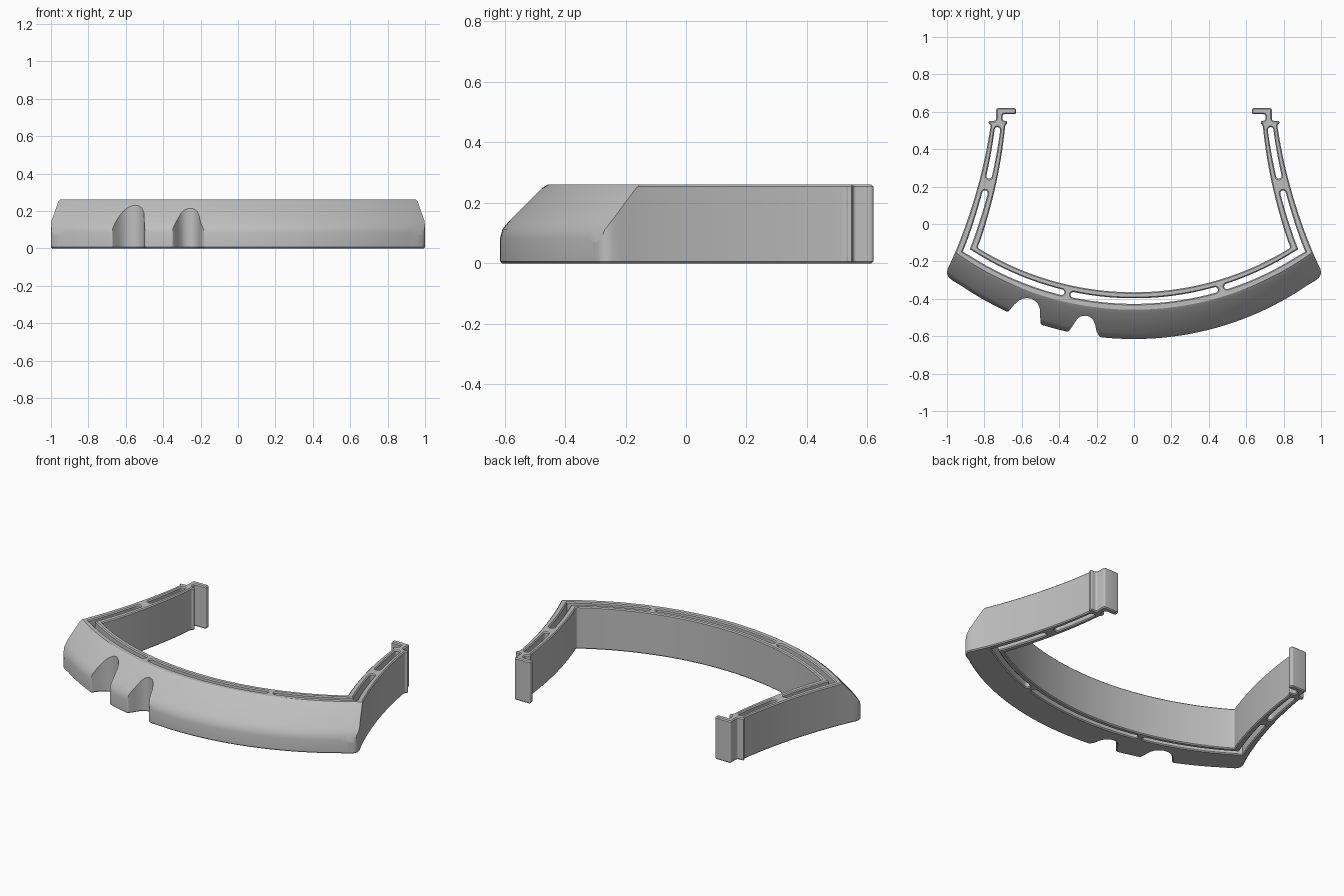
import bpy, bmesh, math
from mathutils import Vector

cube = bpy.data.objects.get("Cube")
if cube:
    bpy.data.objects.remove(cube, do_unlink=True)

HEIGHT, EDGE, SLOT = 0.26, 0.006, 0.015


def sag(x, r):
    return r - math.sqrt(r * r - x * x)


def front(x):
    return -0.615 + sag(x, 1.64)


def inner(x):
    return -0.365 + sag(x, 1.59)


def slot_y(x):
    return -0.412 + sag(x, 1.61)


def arm_outer(y):
    # Quadratic through three points of the arm's outer wall
    a, b, c = -0.15, 0.2, 0.535
    return (0.955 * (y - b) * (y - c) / ((a - b) * (a - c))
            + 0.835 * (y - a) * (y - c) / ((b - a) * (b - c))
            + 0.765 * (y - a) * (y - b) / ((c - a) * (c - b)))


def arm_inner(y):
    return arm_outer(y) - 0.104 + 0.05 * y


def arm_mid(y):
    return (arm_outer(y) + arm_inner(y)) / 2


def steps(a, b, n):
    return [a + (b - a) * i / n for i in range(n + 1)]


def mirror(pts):
    return [(-x, y) for x, y in reversed(pts)]


def soften(loop, r=0.012):
    # Round every sharp corner of a closed loop
    pts = [Vector(p) for p in loop]
    out = []
    for i, p in enumerate(pts):
        a, b = pts[i - 1] - p, pts[(i + 1) % len(pts)] - p
        if math.pi - a.angle(b) < math.radians(28):
            out.append(p)
            continue
        s = p + a.normalized() * min(r, 0.45 * a.length)
        e = p + b.normalized() * min(r, 0.45 * b.length)
        for t in steps(0, 1, 4):
            out.append(s * (1 - t) ** 2 + p * 2 * t * (1 - t) + e * t * t)
    return out


def left_normal(a, b):
    d = (b - a).normalized()
    return Vector((-d.y, d.x))


def shift(pts, d, closed=True):
    # Offset a path to its left with mitred corners
    out = []
    n = len(pts)
    for i, p in enumerate(pts):
        k = (i + 1) % n
        first = left_normal(pts[i - 1], p) if closed or i else None
        last = left_normal(p, pts[k]) if closed or k else None
        first, last = first or last, last or first
        out.append(p + (first + last) * d / max(1 + first.dot(last), 0.4))
    return out


def slot(path):
    # Round-ended slot around a centre line, wound clockwise
    pts = [Vector(p) for p in path]

    def cap(c, prev):
        d = (c - prev).normalized() * SLOT
        n = Vector((-d.y, d.x))
        return [c + n * math.cos(a) + d * math.sin(a)
                for a in steps(0, math.pi, 8)[1:-1]]
    return (shift(pts, SLOT, False) + cap(pts[-1], pts[-2])
            + shift(pts, -SLOT, False)[::-1] + cap(pts[0], pts[1]))


# Front edge with the two rounded notches
notches = [
    [(-0.674, -0.472), (-0.642, -0.433), (-0.615, -0.408), (-0.594, -0.399),
     (-0.572, -0.396), (-0.55, -0.399), (-0.53, -0.41), (-0.513, -0.428),
     (-0.503, -0.455), (-0.5, front(-0.5))],
    [(-0.35, front(-0.35)), (-0.325, -0.54), (-0.303, -0.506), (-0.285, -0.494),
     (-0.262, -0.49), (-0.238, -0.495), (-0.22, -0.51), (-0.208, -0.535),
     (-0.2, -0.575), (-0.183, front(-0.183))],
]
edge = [(x, front(x)) for x in steps(-0.93, 0.93, 48)
        if not any(n[0][0] - 0.015 < x < n[-1][0] + 0.015 for n in notches)]
edge = sorted(edge + notches[0] + notches[1])

# Side corner, arm and end hook
side = [(0.965, -0.306), (0.992, -0.285), (1.0, -0.262), (0.997, -0.24), (0.982, -0.21)]
side += [(arm_outer(y), y) for y in steps(-0.15, 0.53, 16)]
side += [(0.777, 0.535), (0.777, 0.552), (0.737, 0.552), (0.737, 0.62),
         (0.63, 0.62), (0.63, 0.587), (0.703, 0.587), (0.703, 0.552),
         (0.678, 0.552), (0.678, 0.535)]
side += [(arm_inner(y), y) for y in steps(0.53, -0.09, 14)]
back = [(x, inner(x)) for x in steps(0.838, -0.838, 40)]
outline = soften(edge + side + back + mirror(side))

# Slots along the front band and arms
slots = [slot([(x, slot_y(x)) for x in steps(-0.325, 0.434, 20)])]
for sign, start in ((1, 0.497), (-1, 0.387)):
    lower = [(x, slot_y(x)) for x in steps(start, 0.865, 12)] + [(0.897, -0.142)]
    lower += [(arm_mid(y), y) for y in steps(-0.1, 0.165, 8)]
    upper = [(arm_mid(y), y) for y in steps(0.257, 0.503, 8)]
    for path in (lower, upper):
        pts = path if sign > 0 else mirror(path)
        slots.append(slot(pts))


def new_object(name, bm):
    bmesh.ops.recalc_face_normals(bm, faces=bm.faces[:])
    mesh = bpy.data.meshes.new(name)
    bm.to_mesh(mesh)
    bm.free()
    ob = bpy.data.objects.new(name, mesh)
    bpy.context.scene.collection.objects.link(ob)
    return ob


# Frame body with eased top and bottom edges
bm = bmesh.new()
caps = ([], [])
for loop in [outline] + slots:
    inset = shift(loop, EDGE)
    rings = []
    for pts, z in ((inset, 0), (loop, EDGE), (loop, HEIGHT - EDGE), (inset, HEIGHT)):
        rings.append([bm.verts.new((p.x, p.y, z)) for p in pts])
    n = len(loop)
    for low, high in zip(rings, rings[1:]):
        for i in range(n):
            k = (i + 1) % n
            bm.faces.new((low[i], low[k], high[k], high[i]))
    for cap, ring in zip(caps, (rings[0], rings[-1])):
        cap += [bm.edges.get((ring[i - 1], ring[i])) for i in range(n)]
for cap, nz in zip(caps, (-1, 1)):
    bmesh.ops.triangle_fill(bm, use_beauty=True, use_dissolve=False,
                            edges=cap, normal=(0, 0, nz))
frame = new_object("curved_frame", bm)

# Cutter for the sloped upper front
profile = [(-0.3, 0.07), (-0.003, 0.07), (0.008, 0.113), (0.03, 0.14),
           (0.138, 0.248), (0.16, 0.262), (0.16, 0.41), (-0.3, 0.41)]
bm = bmesh.new()
rows = [[bm.verts.new((x, front(x) + dy, z)) for dy, z in profile]
        for x in steps(-1.13, 1.13, 60)]
for a, b in zip(rows, rows[1:]):
    for i in range(len(profile)):
        bm.faces.new((a[i - 1], a[i], b[i], b[i - 1]))
bm.faces.new(rows[0])
bm.faces.new(rows[-1])
cutter = new_object("slope_cutter", bm)
cutter.hide_render = True

bpy.ops.object.select_all(action="DESELECT")
bpy.context.view_layer.objects.active = frame
frame.select_set(True)
mod = frame.modifiers.new("front_slope", "BOOLEAN")
mod.operation = "DIFFERENCE"
mod.solver = "EXACT"
mod.object = cutter
bpy.ops.object.modifier_apply(modifier=mod.name)
bpy.data.objects.remove(cutter, do_unlink=True)

# Plain grey plastic
grey = bpy.data.materials.new("light_grey")
grey.use_nodes = True
colour = (0.52, 0.52, 0.52, 1)
grey.diffuse_color = colour
grey.node_tree.nodes["Principled BSDF"].inputs["Base Color"].default_value = colour
frame.data.materials.clear()
frame.data.materials.append(grey)
bpy.ops.object.shade_smooth_by_angle(angle=math.radians(30))
